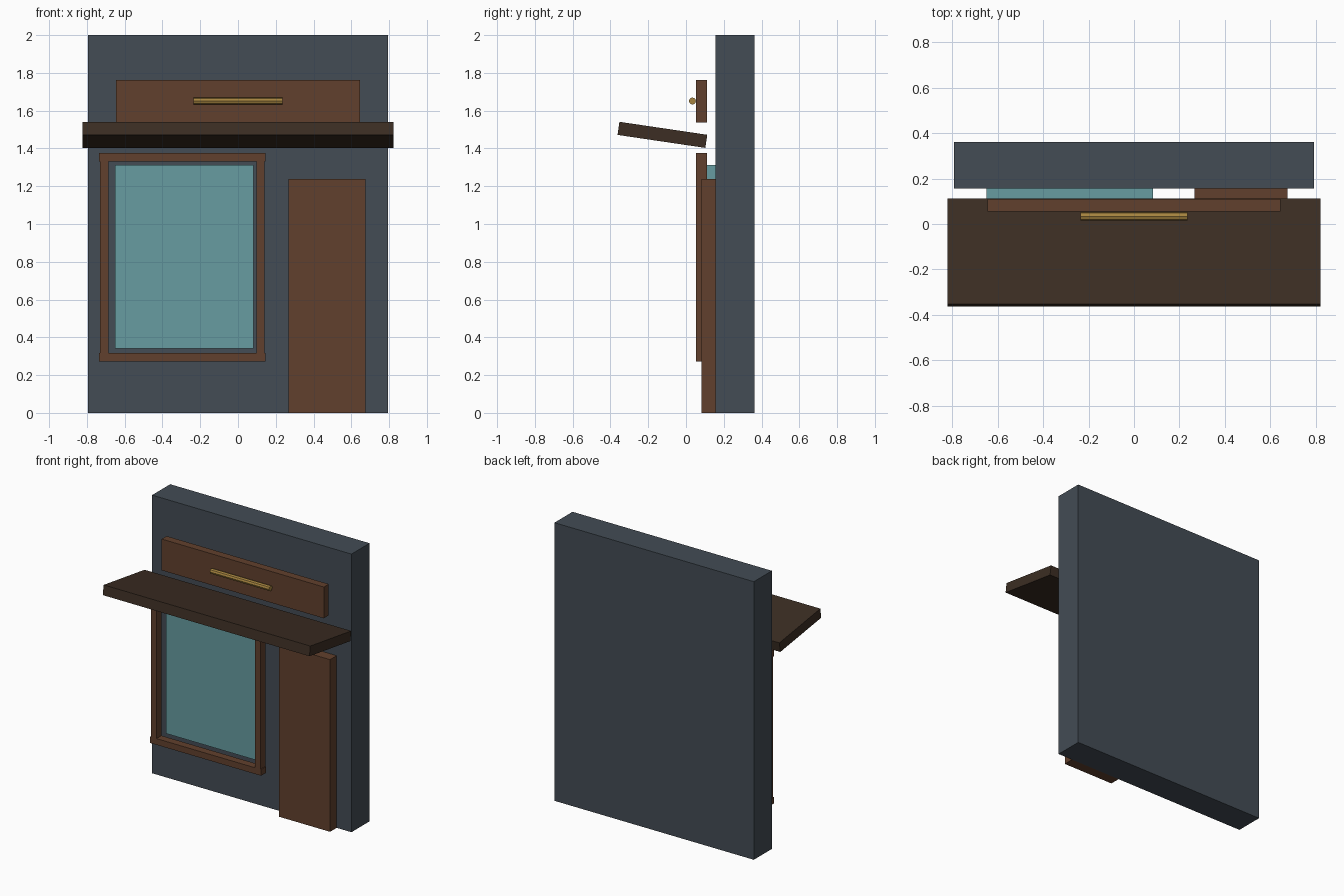
import bpy
import math

cube = bpy.data.objects.get("Cube")
if cube:
    bpy.data.objects.remove(cube, do_unlink=True)


def material(name, rgb):
    mat = bpy.data.materials.new(name)
    mat.use_nodes = True
    color = (*rgb, 1.0)
    mat.diffuse_color = color
    mat.node_tree.nodes["Principled BSDF"].inputs["Base Color"].default_value = color
    return mat


slate = material("slate_grey", (0.056, 0.072, 0.09))
wood = material("brown_wood", (0.12, 0.051, 0.026))
dark_wood = material("dark_wood", (0.045, 0.027, 0.017))
glass = material("teal_glass", (0.135, 0.335, 0.355))
brass = material("brass", (0.38, 0.23, 0.05))


def box(name, mat, x, y, z):
    """Box spanning the given (low, high) ranges."""
    spans = (x, y, z)
    bpy.ops.mesh.primitive_cube_add(size=1, location=[(a + b) / 2 for a, b in spans])
    obj = bpy.context.object
    obj.name = name
    obj.scale = [b - a for a, b in spans]
    bpy.ops.object.transform_apply(location=False, rotation=False, scale=True)
    obj.data.materials.append(mat)
    return obj


# Wall slab and door
WALL_FRONT = 0.157
box("wall", slate, (-0.793, 0.793), (WALL_FRONT, 0.362), (0, 2))
box("door", wood, (0.267, 0.675), (0.082, WALL_FRONT), (0, 1.238))

# Window pane with a frame standing proud of it
box("window_pane", glass, (-0.65, 0.083), (0.11, WALL_FRONT), (0.342, 1.312))
frame_y = (0.054, 0.11)
for name, z in (("window_sill", (0.272, 0.317)), ("window_header", (1.33, 1.377))):
    box(name, wood, (-0.736, 0.146), frame_y, z)
for name, x in (("window_right_jamb", (-0.73, -0.686)), ("window_left_jamb", (0.097, 0.14))):
    box(name, wood, x, frame_y, (0.317, 1.33))

# Sign board with a brass bar in front
box("sign_board", wood, (-0.645, 0.645), frame_y, (1.538, 1.763))
bpy.ops.mesh.primitive_cylinder_add(vertices=8, radius=0.019, depth=0.472,
                                    location=(0, 0.034, 1.651),
                                    rotation=(0, math.pi / 2, 0))
bar = bpy.context.object
bar.name = "sign_bar"
bar.data.materials.append(brass)

# Awning, tilted up towards the front
awning = box("awning", dark_wood, (-0.822, 0.822), (-0.36, 0.11), (1.437, 1.507))
awning.rotation_euler.x = math.radians(-8.4)
